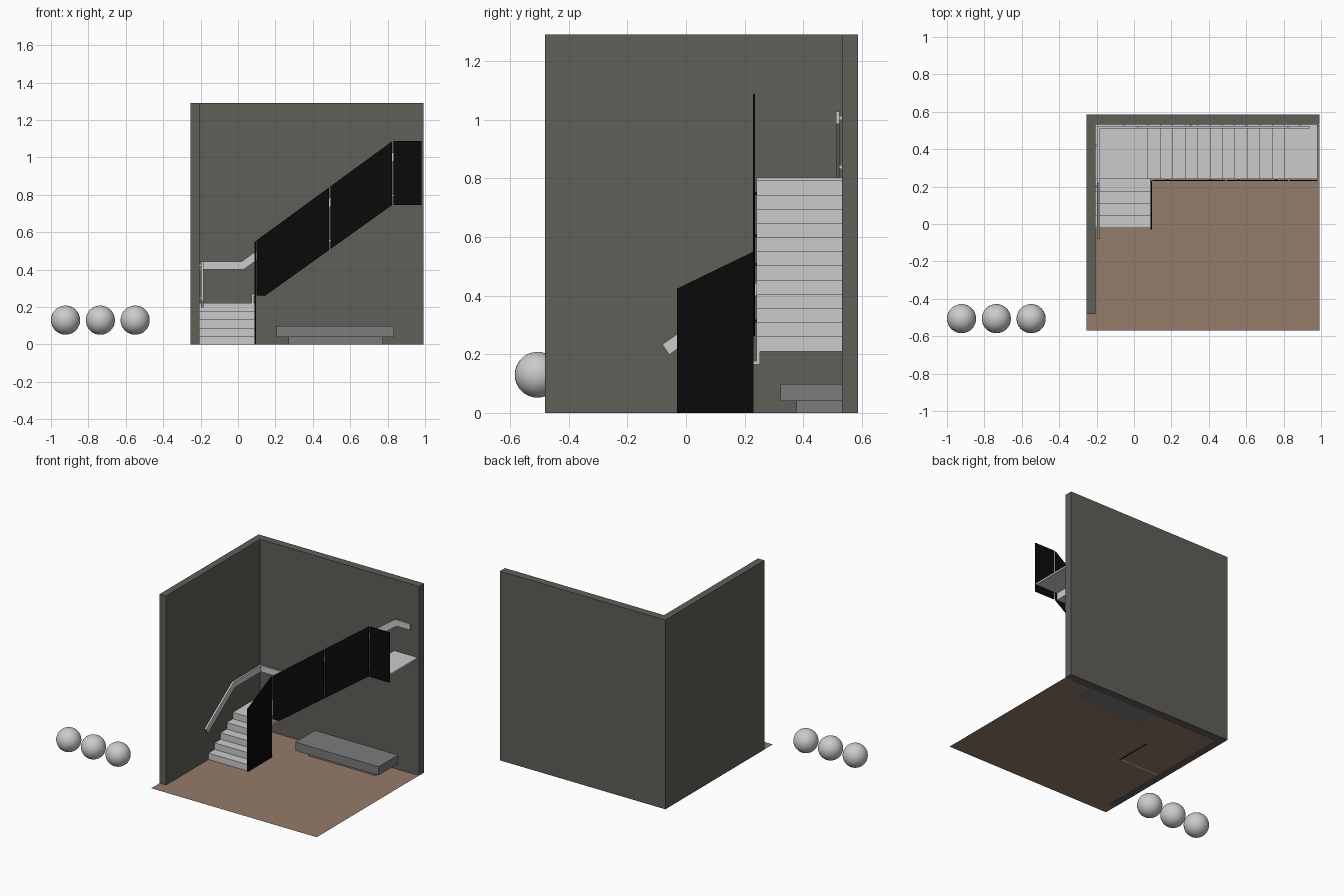
import bpy, bmesh
from mathutils import Vector

if "Cube" in bpy.data.objects:
    bpy.data.objects.remove(bpy.data.objects["Cube"])


def material(name, rgb):
    m = bpy.data.materials.new(name)
    m.diffuse_color = (*rgb, 1)
    m.use_nodes = True
    m.node_tree.nodes["Principled BSDF"].inputs["Base Color"].default_value = m.diffuse_color
    return m


WALL = material("dark_wall", (0.115, 0.112, 0.098))
FLOOR = material("brown_floor", (0.30, 0.20, 0.145))
GLASS = material("black_panel", (0.003, 0.003, 0.003))
BENCH = material("bench_grey", (0.2, 0.2, 0.2))


def prism(name, pts, axis, a, b, mat=None):
    """Extrude a (horizontal, z) outline along x or y from a to b."""
    def place(p, d):
        return (d, p[0], p[1]) if axis == 'x' else (p[0], d, p[1])
    bm = bmesh.new()
    ends = [[bm.verts.new(place(p, d)) for p in pts] for d in (a, b)]
    n = len(pts)
    bm.faces.new(ends[0])
    bm.faces.new(ends[1][::-1])
    for i in range(n):
        j = (i + 1) % n
        bm.faces.new((ends[0][i], ends[1][i], ends[1][j], ends[0][j]))
    bmesh.ops.recalc_face_normals(bm, faces=bm.faces)
    me = bpy.data.meshes.new(name)
    bm.to_mesh(me)
    bm.free()
    ob = bpy.data.objects.new(name, me)
    bpy.context.collection.objects.link(ob)
    if mat:
        me.materials.append(mat)
    return ob


def box(name, x0, x1, y0, y1, z0, z1, mat=None):
    return prism(name, [(x0, z0), (x1, z0), (x1, z1), (x0, z1)], 'y', y0, y1, mat)


def folded_steps(start, base, going, rise, count, end, t, foot):
    """Outline of a folded-plate flight that ends in a landing."""
    top, under = [(start, foot)], [(start + t, foot)]
    for i in range(count):
        s, z = start + i * going, base + (i + 1) * rise
        nxt = end if i == count - 1 else s + going
        top += [(s, z), (nxt, z)]
        under += [(s + t, z - t), (nxt + (0 if nxt == end else t), z - t)]
    return top + under[::-1]


def band(path, width):
    """Outline of a mitred strip along a path, square at both ends."""
    p = [Vector(q) for q in path]
    up, low = [], []
    for i, q in enumerate(p):
        dirs = []
        if i:
            dirs.append((q - p[i - 1]).normalized())
        if i < len(p) - 1:
            dirs.append((p[i + 1] - q).normalized())
        d = sum(dirs, Vector((0, 0))).normalized()
        nrm = Vector((-d.y, d.x))
        k = width / 2 / nrm.dot(Vector((-dirs[0].y, dirs[0].x)))
        up.append(q + nrm * k)
        low.append(q - nrm * k)
    return up + low[::-1]


# Room shell
floor_mesh = bpy.data.meshes.new("floor")
floor_mesh.from_pydata([(-0.255, -0.57, 0.001), (0.993, -0.57, 0.001),
                        (0.993, 0.53, 0.001), (-0.255, 0.53, 0.001)], [], [(0, 1, 2, 3)])
floor_mesh.materials.append(FLOOR)
bpy.context.collection.objects.link(bpy.data.objects.new("floor", floor_mesh))
box("left_wall", -0.255, -0.207, -0.48, 0.586, 0, 1.29, WALL)
box("back_wall", -0.207, 0.993, 0.532, 0.586, 0, 1.29, WALL)

# Folded stair flights with landings
T, LAND = 0.012, 0.222
prism("lower_flight", folded_steps(-0.022, 0, 0.0655, LAND / 5, 5, 0.532, T, 0),
      'x', -0.207, 0.088)
prism("upper_flight", folded_steps(0.073, LAND, 0.0665, 0.58 / 12, 12, 0.982, T, LAND - T),
      'y', 0.24, 0.532)

# Dark balustrade panels
prism("lower_panel", [(-0.03, 0), (0.23, 0), (0.23, 0.55), (-0.03, 0.424)],
      'x', 0.088, 0.096, GLASS)


def top_z(x):
    return 0.557 + (x - 0.1) * 0.731


def low_z(x):
    return 0.262 + (x - 0.147) * 0.714


prism("upper_panel_a", [(0.1, 0.262), (0.147, 0.262), (0.486, low_z(0.486)),
                        (0.486, top_z(0.486)), (0.1, 0.557)], 'y', 0.229, 0.236, GLASS)
prism("upper_panel_b", [(0.494, low_z(0.494)), (0.824, low_z(0.824)),
                        (0.824, top_z(0.824)), (0.494, top_z(0.494))], 'y', 0.229, 0.236, GLASS)
box("upper_panel_c", 0.832, 0.982, 0.229, 0.236, 0.746, 1.087, GLASS)

# Small fixings between panels and stair edge
for i, x in enumerate((0.18, 0.41, 0.56, 0.76)):
    z = LAND + (int((x - 0.073) / 0.0665) + 1) * 0.58 / 12 - 0.006
    box(f"panel_fixing_{i}", x - 0.005, x + 0.005, 0.234, 0.242, z - 0.005, z + 0.005, GLASS)

# Wall handrail
prism("left_handrail", band([(-0.069, 0.216), (0.225, 0.422), (0.524, 0.422)], 0.042),
      'x', -0.198, -0.185)
prism("back_handrail", band([(-0.198, 0.422), (0.025, 0.422), (0.83, 1.006), (0.94, 1.006)], 0.042),
      'y', 0.511, 0.523)
for i, (y, z) in enumerate(((-0.02, 0.25), (0.2, 0.404), (0.42, 0.422))):
    box(f"left_rail_bracket_{i}", -0.208, -0.196, y - 0.007, y + 0.007, z - 0.007, z + 0.007)
for i, (x, z) in enumerate(((-0.05, 0.422), (0.3, 0.622), (0.6, 0.839), (0.89, 1.006))):
    box(f"back_rail_bracket_{i}", x - 0.007, x + 0.007, 0.522, 0.533, z - 0.007, z + 0.007)

# Bench under the stairs
box("bench_base", 0.27, 0.775, 0.376, 0.532, 0, 0.04, BENCH)
box("bench_top", 0.207, 0.835, 0.322, 0.532, 0.04, 0.098, BENCH)

# Row of balls
for i in range(3):
    bpy.ops.mesh.primitive_uv_sphere_add(segments=32, ring_count=16, radius=0.078,
                                         location=(-0.922 + 0.186 * i, -0.506, 0.13))
    bpy.context.object.name = f"ball_{i}"
    bpy.ops.object.shade_smooth()
